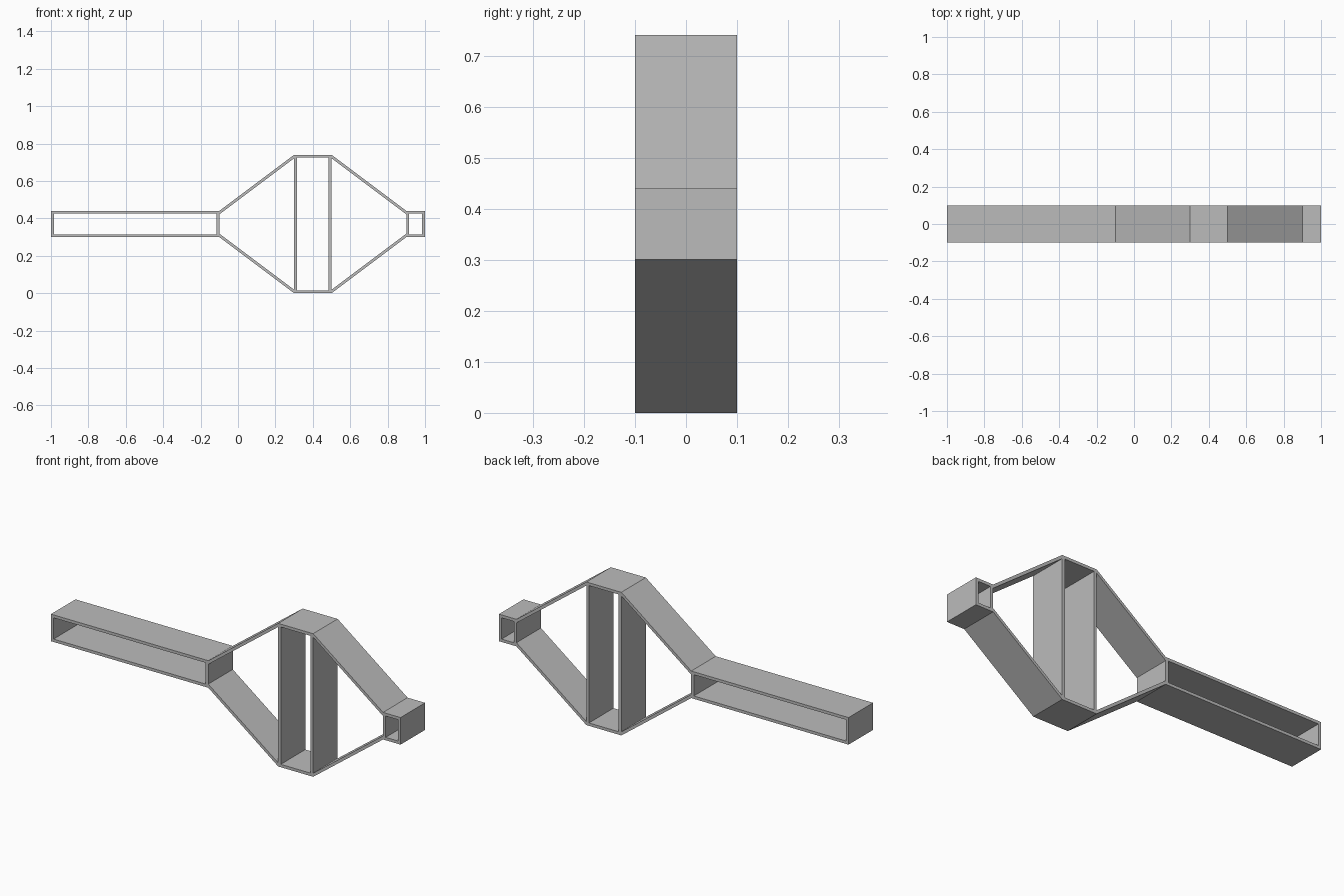
import bpy
import bmesh

cube = bpy.data.objects.get("Cube")
if cube:
    bpy.data.objects.remove(cube, do_unlink=True)

HALF_DEPTH = 0.1
WALL = 0.015
HEIGHT = 0.74
LOW, HIGH = 0.3, 0.44          # bottom and top of the two end boxes
SLANT = WALL * 1.25            # vertical thickness of a sloping strip

grey = bpy.data.materials.new("plain grey")
grey.use_nodes = True
colour = (0.5, 0.5, 0.5, 1)
grey.diffuse_color = colour
grey.node_tree.nodes["Principled BSDF"].inputs["Base Color"].default_value = colour


def extrude_quads(name, points, quads):
    """Extrude flat quads in the xz plane through the depth."""
    bm = bmesh.new()
    verts = [bm.verts.new((x, -HALF_DEPTH, z)) for x, z in points]
    faces = [bm.faces.new([verts[i] for i in q]) for q in quads]
    out = bmesh.ops.extrude_face_region(bm, geom=faces, use_keep_orig=True)
    moved = [v for v in out["geom"] if isinstance(v, bmesh.types.BMVert)]
    bmesh.ops.translate(bm, verts=moved, vec=(0, 2 * HALF_DEPTH, 0))
    bmesh.ops.recalc_face_normals(bm, faces=bm.faces)
    mesh = bpy.data.meshes.new(name)
    bm.to_mesh(mesh)
    bm.free()
    mesh.materials.append(grey)
    obj = bpy.data.objects.new(name, mesh)
    bpy.context.collection.objects.link(obj)


def rectangle(x0, x1, z0, z1):
    return [(x0, z0), (x1, z0), (x1, z1), (x0, z1)]


def open_frame(name, x0, x1, z0, z1):
    """Rectangular tube, open at front and back."""
    points = rectangle(x0, x1, z0, z1)
    points += rectangle(x0 + WALL, x1 - WALL, z0 + WALL, z1 - WALL)
    quads = [(i, (i + 1) % 4, (i + 1) % 4 + 4, i + 4) for i in range(4)]
    extrude_quads(name, points, quads)


# Long arm, tall middle and short end box
open_frame("long_arm", -1, -0.1, LOW, HIGH)
open_frame("tall_middle_frame", 0.3, 0.5, 0, HEIGHT)
open_frame("short_end_box", 0.9, 1, LOW, HIGH)

# Sloping strips joining the boxes to the middle, mirrored top to bottom
for side, x_box, x_mid in (("right", -0.1, 0.3), ("left", 0.9, 0.5)):
    upper = [(x_box, HIGH), (x_mid, HEIGHT),
             (x_mid, HEIGHT - SLANT), (x_box, HIGH - SLANT)]
    lower = [(x, HEIGHT - z) for x, z in upper]
    extrude_quads("upper_strip_" + side, upper, [(0, 1, 2, 3)])
    extrude_quads("lower_strip_" + side, lower, [(0, 1, 2, 3)])
